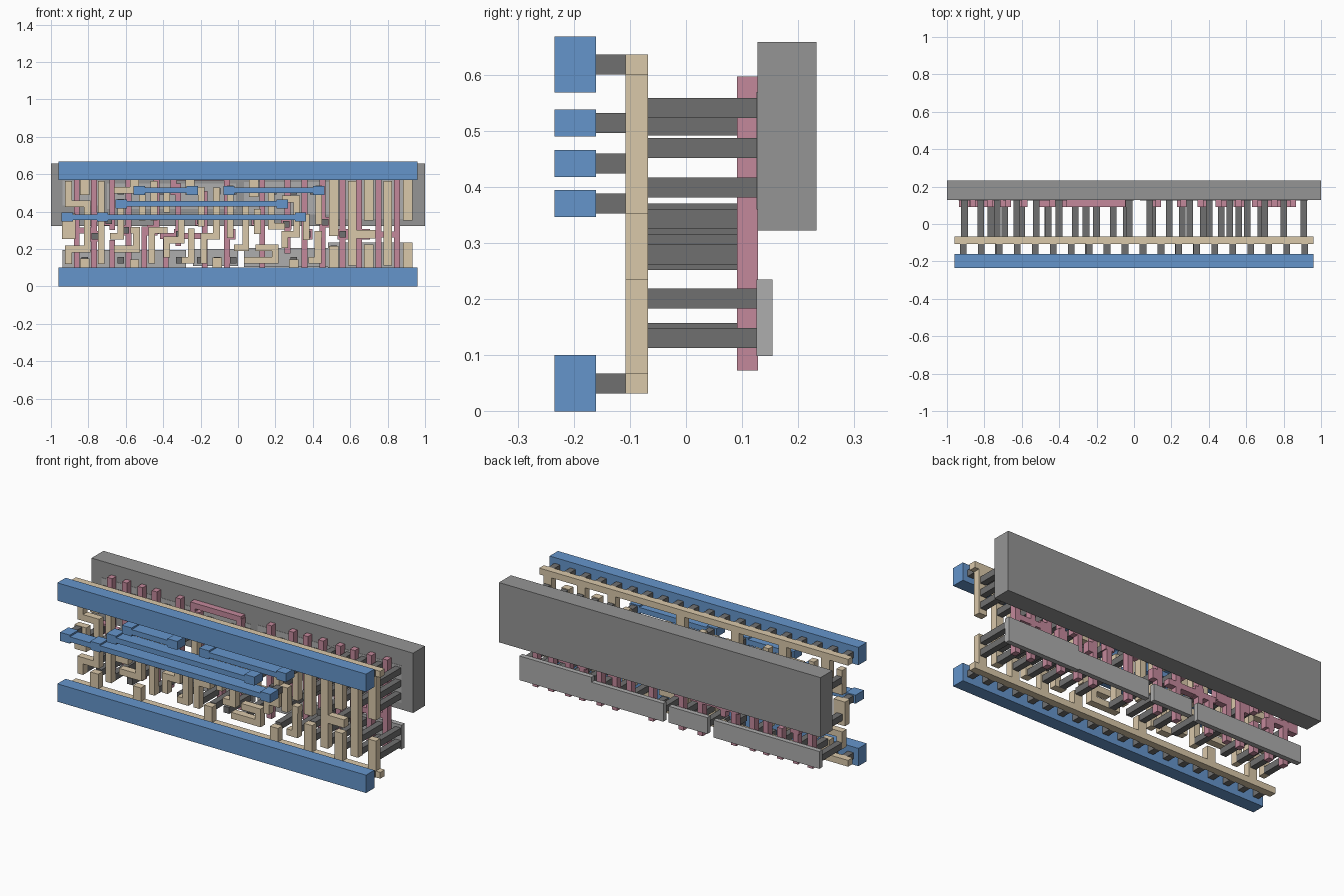
import bpy, bmesh

K = 0.2088                      # model units per layout micron
X0, Z0 = -0.9605, 0.0501        # lower left corner of the cell outline


def material(name, rgb):
    m = bpy.data.materials.new(name)
    m.diffuse_color = (*rgb, 1)
    return m


BLUE = material("blue", (0.13, 0.30, 0.60))
TAN = material("tan", (0.70, 0.58, 0.40))
PINK = material("pink", (0.55, 0.25, 0.33))
DARK = material("dark_grey", (0.16, 0.16, 0.16))
MID = material("mid_grey", (0.30, 0.30, 0.30))
LIGHT = material("light_grey", (0.42, 0.42, 0.42))


def layer(name, rects, y0, y1, mat):
    """Extrude layout rectangles (u0, v0, u1, v1) between two depths."""
    bm = bmesh.new()
    for u0, v0, u1, v1 in rects:
        a, b = X0 + K * u0, X0 + K * u1
        c, d = Z0 + K * v0, Z0 + K * v1
        vs = bmesh.ops.create_cube(bm, size=1)["verts"]
        for v in vs:
            v.co = (b if v.co.x > 0 else a, y1 if v.co.y > 0 else y0,
                    d if v.co.z > 0 else c)
    me = bpy.data.meshes.new(name)
    bm.to_mesh(me)
    bm.free()
    me.materials.append(mat)
    ob = bpy.data.objects.new(name, me)
    bpy.context.collection.objects.link(ob)
    return ob


def wire(points, w=0.17):
    """Rectangles following a right-angled centre line."""
    h = w / 2
    out = []
    for i, ((a, b), (c, d)) in enumerate(zip(points, points[1:])):
        vert = a == c
        n = len(points) - 2
        # only inner corners get the half-width extension
        s = h if i > 0 else 0
        e = h if i < n else 0
        if vert:
            g = 1 if d > b else -1
            lo, hi = sorted((b - g * s, d + g * e))
            out.append((a - h, lo, a + h, hi))
        else:
            g = 1 if c > a else -1
            lo, hi = sorted((a - g * s, c + g * e))
            out.append((lo, b - h, hi, b + h))
    return out


def squares(centres, size=0.17):
    h = size / 2
    return [(u - h, v - h, u + h, v + h) for u, v in centres]


def wires(paths, w=0.17):
    return [r for p in paths for r in wire(p, w)]


# Well and diffusion
layer("well", [(-0.19, 1.305, 9.39, 2.915)], 0.127, 0.233, MID)
layer("lower_diffusion", [
    (0.11, 0.235, 0.95, 0.70), (0.95, 0.235, 3.27, 0.70),
    (3.45, 0.28, 4.60, 0.72), (4.76, 0.26, 6.90, 0.75),
    (6.90, 0.235, 9.05, 0.885)], 0.126, 0.154, LIGHT)
layer("upper_diffusion", [
    (0.11, 1.83, 1.15, 2.47), (1.25, 1.74, 4.55, 2.40),
    (4.76, 1.60, 6.95, 2.44), (7.0, 1.485, 9.05, 2.485)], 0.1255, 0.154, LIGHT)

# Gate strips with contact pads and cross links
gates = [(0.47, 0.11, 2.62), (0.91, 0.11, 2.62), (1.38, 1.2, 2.62), (1.38, 0.11, 0.95),
         (1.80, 0.11, 2.62), (2.20, 0.11, 1.3), (2.51, 1.1, 2.62),
         (2.75, 0.11, 1.1), (3.07, 0.8, 2.4), (3.75, 0.11, 2.2), (4.32, 0.11, 2.55),
         (5.22, 0.11, 2.62), (5.87, 0.6, 2.62), (6.30, 0.11, 2.62),
         (6.76, 0.11, 2.62), (7.28, 0.11, 2.62), (8.20, 0.11, 2.62),
         (8.67, 0.11, 2.62), (7.70, 0.11, 2.62)]
gate_rects = [(u - 0.075, a, u + 0.075, b) for u, a, b in gates]
gate_pads = [(0.25, 1.2), (0.94, 1.05), (1.29, 1.45), (1.72, 1.2), (2.40, 1.2),
             (3.10, 1.1), (3.64, 1.45), (4.40, 1.1), (5.08, 1.45), (5.84, 1.35),
             (6.37, 1.1), (6.83, 1.4), (7.28, 1.1), (7.85, 1.1)]
gate_rects += squares(gate_pads, 0.27)
gate_rects += [(2.87, 2.47, 4.38, 2.62), (2.87, 2.1, 3.02, 2.55),
               (2.60, 0.98, 4.05, 1.13), (7.72, 1.02, 8.70, 1.17),
               (0.25, 1.12, 0.95, 1.27), (4.95, 1.38, 5.25, 1.53)]
layer("gate_strips", gate_rects, 0.091, 0.128, PINK)
layer("gate_contacts", squares(gate_pads), -0.068, 0.091, DARK)

# Contacts from local wiring down to diffusion
low = [(u, 0.43) for u in (0.26, 0.68, 1.10, 1.60, 2.39, 3.10, 3.64, 4.07,
                           4.48, 5.0, 6.03, 6.53)]
low += [(u, v) for u in (7.05, 7.50, 7.95, 8.43, 8.95) for v in (0.385, 0.725)]
high = [(u, 2.2) for u in (0.26, 0.68, 1.10, 1.60, 2.1, 2.68, 3.37, 4.07,
                           4.48, 5.0, 5.5, 6.03, 6.53)]
high += [(u, v) for u in (7.05, 7.50, 7.95, 8.43, 8.95) for v in (1.67, 2.01, 2.35)]
layer("diffusion_contacts", squares(low + high), -0.068, 0.127, DARK)

# Local wiring: power edges, drops, and signal paths
power = [(0, -0.085, 9.2, 0.085), (0, 2.635, 9.2, 2.805)]
drops = [(0.68, 0.48), (1.95, 0.45), (4.07, 0.5), (6.03, 0.45), (7.05, 0.8),
         (7.95, 0.83), (8.95, 0.89)]
rises = [(0.68, 2.1), (1.95, 2.15), (3.37, 2.1), (5.0, 2.05), (7.05, 1.05),
         (7.95, 1.45), (8.95, 1.45)]
power += [(u - 0.12, 0, u + 0.12, v) for u, v in drops]
power += [(u - 0.12, v, u + 0.12, 2.7) for u, v in rises]
layer("power_local_wiring", power, -0.108, -0.068, TAN)
left_paths = [
    [(0.26, 2.46), (0.26, 1.88), (0.74, 1.88), (0.74, 0.72), (0.26, 0.72), (0.26, 0.34)],
    [(1.10, 0.34), (1.10, 2.46)],
    [(1.32, 1.05), (1.60, 1.05), (1.60, 2.0)],
    [(1.42, 2.22), (2.15, 2.22), (2.15, 1.45)],
    [(1.42, 0.72), (2.0, 0.72), (2.0, 1.2), (1.85, 1.2)],
    [(2.39, 0.35), (2.39, 1.2), (2.80, 1.2)],
    [(2.45, 2.46), (2.45, 1.45)],
    [(2.78, 0.5), (2.78, 0.95), (3.15, 0.95), (3.15, 1.6)],
    [(2.78, 2.3), (2.78, 1.65)],
    [(3.15, 0.43), (3.4, 0.43), (3.4, 1.25)],
    [(3.43, 2.22), (3.66, 2.22), (3.66, 1.3)],
    [(3.72, 0.35), (3.72, 1.05), (4.05, 1.05), (4.05, 2.3)],
    [(4.40, 1.0), (4.40, 2.35)]]
right_paths = [
    [(4.50, 0.75), (4.80, 0.75), (4.80, 1.9)],
    [(4.75, 0.43), (5.55, 0.43), (5.55, 0.75), (5.05, 0.75)],
    [(5.10, 1.1), (5.10, 1.75)],
    [(5.45, 2.3), (5.45, 1.3), (5.80, 1.3)],
    [(5.73, 2.0), (6.10, 2.0), (6.10, 1.1), (5.80, 1.1), (5.80, 0.75)],
    [(6.20, 1.53), (6.35, 1.53), (6.35, 0.95)],
    [(6.40, 0.43), (6.65, 0.43), (6.65, 1.1), (6.75, 1.1)],
    [(6.67, 2.35), (6.67, 1.35)]]
layer("left_signal_wiring", wires(left_paths), -0.108, -0.068, TAN)
layer("right_signal_wiring", wires(right_paths), -0.108, -0.068, TAN)
layer("output_wiring", wires([[(7.53, 0.3), (7.53, 2.46)], [(8.43, 0.3), (8.43, 2.46)],
                              [(7.53, 1.1), (8.12, 1.1)]], 0.22)
      + [(0.09, 0.98, 0.44, 1.63)], -0.108, -0.068, TAN)

# Blue front metal: two rails and four straps with pads
layer("power_rails", [(0, -0.24, 9.2, 0.24), (0, 2.48, 9.2, 2.96)], -0.234, -0.160, BLUE)
straps = [(2.22, (2.07, 3.43)), (2.22, (4.37, 6.67)), (1.875, (1.61, 5.73)),
          (1.535, (0.23, 1.13, 6.20))]
strap_rects, pads = [], []
for v, us in straps:
    pads += [(u, v) for u in us]
    strap_rects.append((us[0], v - 0.07, us[-1], v + 0.07))
    strap_rects += [(u - 0.145, v - 0.115, u + 0.145, v + 0.115) for u in us]
layer("signal_straps", strap_rects, -0.234, -0.160, BLUE)

# Short plugs between local wiring and front metal
rail_plugs = [(0.23 + 0.46 * i, v) for i in range(20) for v in (0, 2.72)]
layer("plugs", squares(rail_plugs + pads), -0.160, -0.108, DARK)
